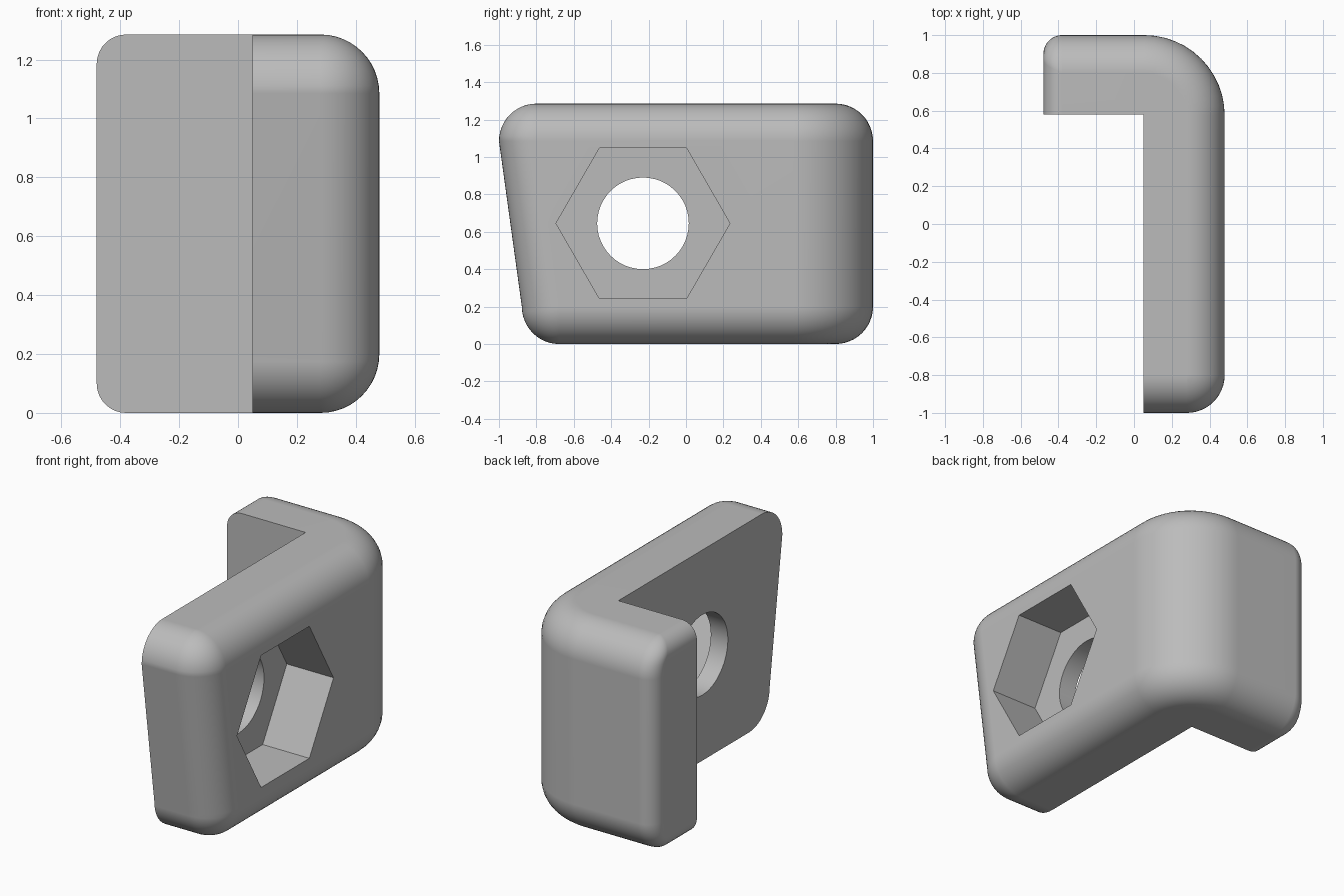
import bpy, bmesh
from math import sin, cos, pi, sqrt, radians
from mathutils import Matrix

cube = bpy.data.objects.get("Cube")
if cube:
    bpy.data.objects.remove(cube, do_unlink=True)

# Overall sizes
HEIGHT = 1.285
X_OUT, X_IN, X_END = 0.48, 0.05, -0.48
Y_BACK, Y_IN = 1.0, 0.58
EDGE_R, END_R, BEND_R = 0.2, 0.1, 0.425
STEPS = 12

grey = bpy.data.materials.new("plain grey")
grey.use_nodes = True
colour = (0.5, 0.5, 0.5, 1)
grey.diffuse_color = colour
grey.node_tree.nodes["Principled BSDF"].inputs["Base Color"].default_value = colour


def inset(z, r):
    """How far a rounded rim of radius r steps in at height z."""
    d = max(0, r - min(z, HEIGHT - z))
    return r - sqrt(max(0, r * r - d * d))


def arc(cx, cy, rx, ry, start):
    """Quarter turn, counter-clockwise."""
    angles = [start + pi / 2 * i / STEPS for i in range(STEPS + 1)]
    return [(cx + rx * cos(a), cy + ry * sin(a)) for a in angles]


def outline(z):
    """Plan of the bracket at height z, with the outer walls stepped in."""
    e, e_end = inset(z, EDGE_R), inset(z, END_R)
    r, r_end = EDGE_R - e, END_R - e_end
    zc = min(max(z, EDGE_R), HEIGHT - EDGE_R)
    y_nose = -0.8 + 0.138 * (HEIGHT - EDGE_R - zc)      # leaning front end
    pts = [(X_IN, Y_IN), (X_IN, y_nose - r)]
    pts += arc(X_OUT - EDGE_R, y_nose, r, r, -pi / 2)
    pts += arc(X_OUT - BEND_R, Y_BACK - BEND_R, BEND_R - e, BEND_R - e, 0)
    pts += arc(X_END + END_R, Y_BACK - e - r_end, r_end, r_end, pi / 2)
    pts.append((X_END + e_end, Y_IN))
    return pts


# Bracket body: stacked plans from bottom to top
rim = [EDGE_R * (1 - cos(pi / 2 * i / STEPS)) for i in range(STEPS + 1)]
levels = rim + [HEIGHT - z for z in reversed(rim)]
bm = bmesh.new()
rings = [[bm.verts.new((x, y, z)) for x, y in outline(z)] for z in levels]
count = len(rings[0])
for low, high in zip(rings, rings[1:]):
    for i in range(count):
        j = (i + 1) % count
        bm.faces.new((low[i], low[j], high[j], high[i]))
bm.faces.new(rings[0][::-1])
bm.faces.new(rings[-1])
bmesh.ops.remove_doubles(bm, verts=bm.verts, dist=0.0005)
bmesh.ops.recalc_face_normals(bm, faces=bm.faces)
mesh = bpy.data.meshes.new("bracket")
bm.to_mesh(mesh)
bm.free()
mesh.materials.append(grey)
bracket = bpy.data.objects.new("bracket", mesh)
bpy.context.collection.objects.link(bracket)
bpy.context.view_layer.objects.active = bracket


def cut(name, sides, radius, x0, x1):
    """Cut a prism along x out of the long plate."""
    bm = bmesh.new()
    bmesh.ops.create_cone(bm, cap_ends=True, segments=sides, radius1=radius,
                          radius2=radius, depth=x1 - x0)
    # a corner of the prism points straight up
    bmesh.ops.transform(bm, verts=bm.verts, matrix=(
        Matrix.Translation(((x0 + x1) / 2, -0.23, 0.645))
        @ Matrix.Rotation(pi / 2, 4, 'Y') @ Matrix.Rotation(radians(90), 4, 'Z')
        @ Matrix.Rotation(pi / 2, 4, 'Z')))
    me = bpy.data.meshes.new(name)
    bm.to_mesh(me)
    bm.free()
    me.materials.append(grey)
    cutter = bpy.data.objects.new(name, me)
    cutter.hide_render = True
    bpy.context.collection.objects.link(cutter)
    mod = bracket.modifiers.new(name, 'BOOLEAN')
    mod.operation, mod.solver, mod.object = 'DIFFERENCE', 'EXACT', cutter
    bpy.ops.object.modifier_apply(modifier=mod.name)
    bpy.data.objects.remove(cutter, do_unlink=True)


# Nut pocket on the outer face, bolt hole right through
cut("nut_pocket", 6, 0.465, 0.165, 0.8)
cut("bolt_hole", 48, 0.245, -0.2, 0.4)

# Smooth the rounded edges, keep the rest crisp
bpy.ops.object.select_all(action='DESELECT')
bracket.select_set(True)
bpy.ops.object.shade_smooth_by_angle(angle=radians(30))
weighted = bracket.modifiers.new("even_shading", 'WEIGHTED_NORMAL')
weighted.keep_sharp = True
